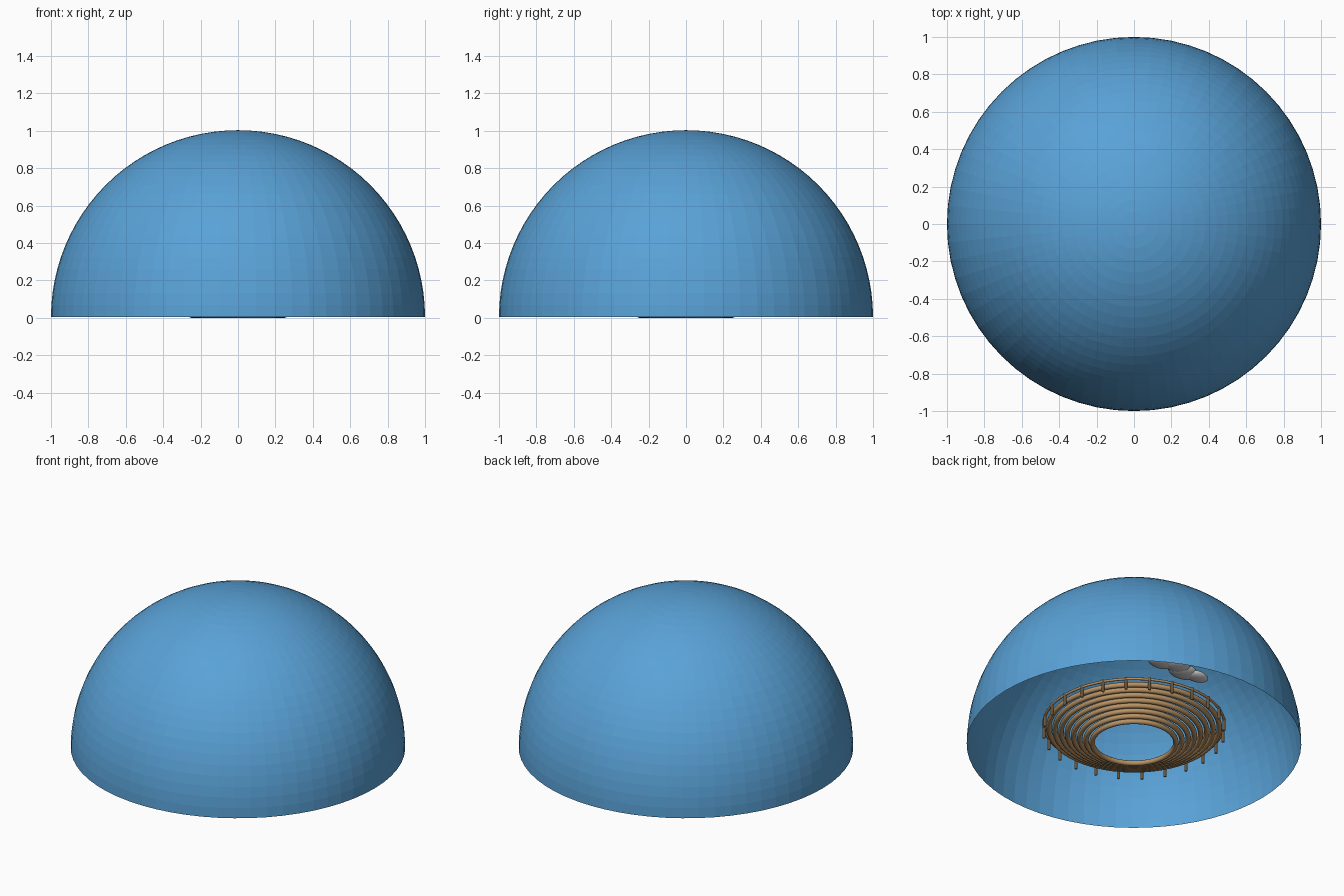
import bpy, bmesh, math
from mathutils import Matrix, Vector

if "Cube" in bpy.data.objects:
    bpy.data.objects.remove(bpy.data.objects["Cube"])


def material(name, color):
    m = bpy.data.materials.new(name)
    m.diffuse_color = (*color, 1)
    m.use_nodes = True
    m.node_tree.nodes["Principled BSDF"].inputs["Base Color"].default_value = m.diffuse_color
    return m


BLUE = material("sky_blue", (0.10, 0.36, 0.68))
WOOD = material("wood", (0.48, 0.29, 0.13))


def finish(bm, name, mat=None, smooth=False):
    me = bpy.data.meshes.new(name)
    bm.to_mesh(me)
    bm.free()
    ob = bpy.data.objects.new(name, me)
    bpy.context.collection.objects.link(ob)
    if mat:
        me.materials.append(mat)
    for p in me.polygons:
        p.use_smooth = smooth
    return ob


def ring(name, radius, z, tube):
    bpy.ops.mesh.primitive_torus_add(major_radius=radius, minor_radius=tube,
                                     major_segments=72, minor_segments=12,
                                     location=(0, 0, z))
    ob = bpy.context.object
    ob.name = name
    ob.data.materials.append(WOOD)
    bpy.ops.object.shade_smooth()


# Sky dome: open, paper-thin half sphere
bm = bmesh.new()
bmesh.ops.create_uvsphere(bm, u_segments=64, v_segments=48, radius=1)
bmesh.ops.delete(bm, geom=[v for v in bm.verts if v.co.z < -0.001], context='VERTS')
bmesh.ops.translate(bm, verts=bm.verts, vec=(0, 0, 0.003))
finish(bm, "sky_dome", BLUE)

# Stepped bowl of round tiers, open in the middle
TIERS = 8
for i in range(TIERS):
    t = i / (TIERS - 1)
    ring(f"tier_{i + 1}", 0.25 + 0.26 * t, 0.016 + 0.104 * t, 0.016)

# Railing round the top of the bowl
ring("top_rail", 0.54, 0.143, 0.008)
bm = bmesh.new()
for i in range(24):
    a = math.tau * i / 24
    at = Vector((0.54 * math.cos(a), 0.54 * math.sin(a), 0.113))
    bmesh.ops.create_cone(bm, cap_ends=True, segments=10, radius1=0.009,
                          radius2=0.009, depth=0.08, matrix=Matrix.Translation(at))
posts = finish(bm, "rail_posts", WOOD)

# Flat drifting cloud of overlapping puffs
bm = bmesh.new()
for x, y, z, sx, sy, sz in [(-0.38, 0.13, 0.555, 0.08, 0.05, 0.025),
                            (-0.29, 0.11, 0.565, 0.10, 0.07, 0.035),
                            (-0.20, 0.15, 0.57, 0.10, 0.07, 0.04),
                            (-0.11, 0.12, 0.56, 0.09, 0.06, 0.03)]:
    m = Matrix.Translation((x, y, z)) @ Matrix.Diagonal((sx, sy, sz, 1))
    bmesh.ops.create_uvsphere(bm, u_segments=20, v_segments=12, radius=1, matrix=m)
finish(bm, "cloud", None, True)
